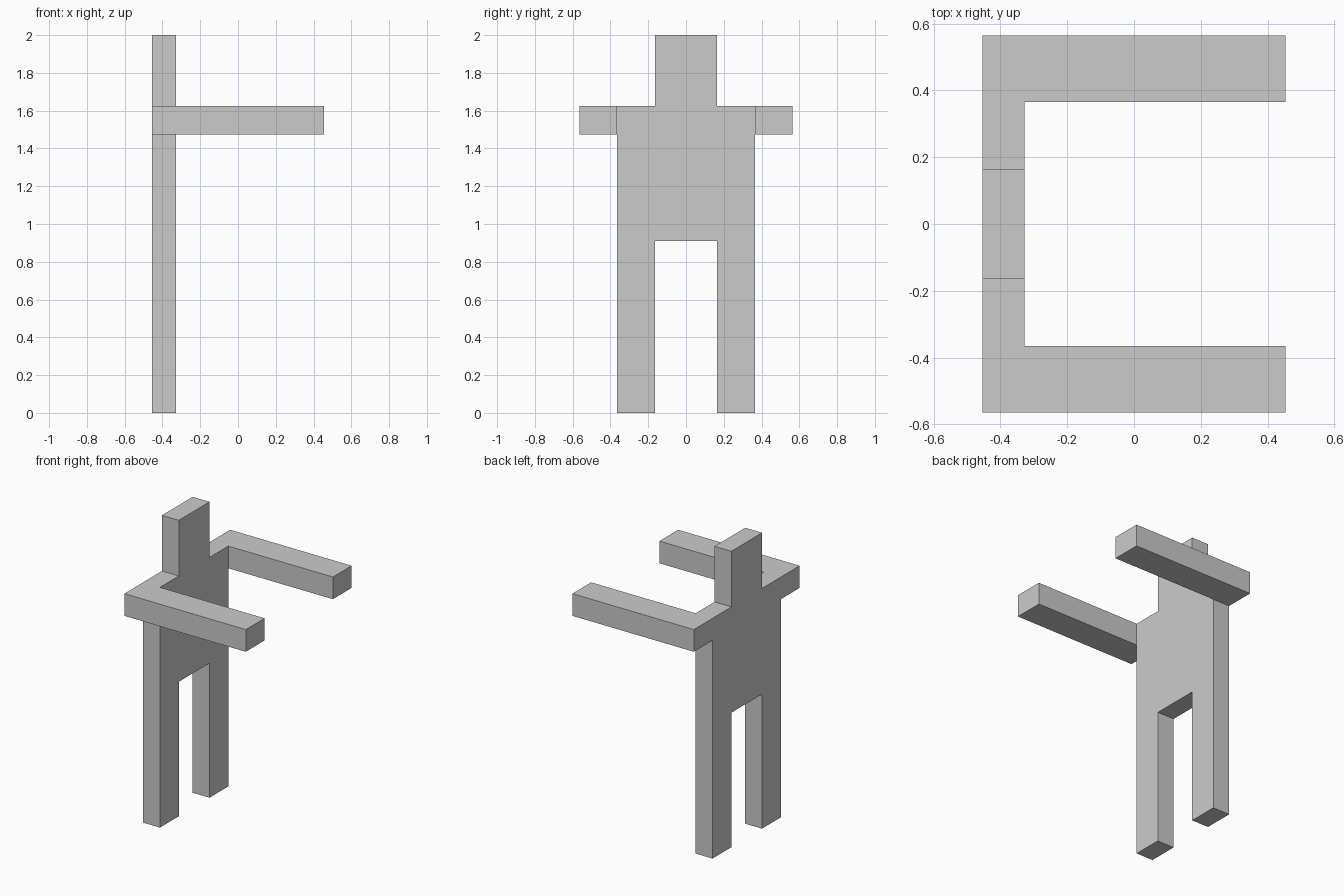
import bpy, bmesh
from mathutils import Vector

if "Cube" in bpy.data.objects:
    bpy.data.objects.remove(bpy.data.objects["Cube"])

BACK, FRONT, REACH = -0.454, -0.328, 0.454
Y = [-0.565, -0.365, -0.164, 0.164, 0.365, 0.565]   # arm, leg, centre, leg, arm
Z = [0.0, 0.909, 1.474, 1.624, 2.0]                 # feet, hips, armpit, shoulder, crown

# Occupied columns in each height band
BANDS = [(1, 3),            # legs
         (1, 2, 3),         # torso
         (0, 1, 2, 3, 4),   # shoulders
         (2,)]              # head

bm = bmesh.new()
verts = {}


def corner(i, k):
    if (i, k) not in verts:
        verts[i, k] = bm.verts.new((BACK, Y[i], Z[k]))
    return verts[i, k]


def extrude(faces, depth):
    """Pull a set of faces forward along x and return the moved faces."""
    geom = bmesh.ops.extrude_face_region(bm, geom=faces)["geom"]
    moved = [g for g in geom if isinstance(g, bmesh.types.BMVert)]
    bmesh.ops.translate(bm, verts=moved, vec=Vector((depth, 0, 0)))
    return [g for g in geom if isinstance(g, bmesh.types.BMFace)]


# Flat silhouette, thickened into the body
for k, columns in enumerate(BANDS):
    for i in columns:
        bm.faces.new((corner(i, k), corner(i + 1, k),
                      corner(i + 1, k + 1), corner(i, k + 1)))
back_faces = bm.faces[:]
# keep the silhouette as the back wall of the solid
copy = bmesh.ops.duplicate(bm, geom=back_faces)["geom"]
front = extrude([g for g in copy if isinstance(g, bmesh.types.BMFace)],
                FRONT - BACK)
bmesh.ops.remove_doubles(bm, verts=bm.verts[:], dist=0.0001)

# Arms stretched forward from the outer shoulder faces
arms = [f for f in bm.faces
        if abs(f.calc_center_median().x - FRONT) < 0.001
        and abs(f.calc_center_median().y) > Y[4]]
extrude(arms, REACH - FRONT)

# Remove any coincident faces, then merge coplanar ones into clean flat panels
seen, extra = set(), []
for f in bm.faces:
    key = frozenset(f.verts)
    if key in seen:
        extra.append(f)
    seen.add(key)
bmesh.ops.delete(bm, geom=extra, context='FACES_ONLY')
bmesh.ops.recalc_face_normals(bm, faces=bm.faces[:])
bmesh.ops.dissolve_limit(bm, angle_limit=0.01, verts=bm.verts[:],
                         edges=bm.edges[:])

mesh = bpy.data.meshes.new("blocky_figure")
bm.to_mesh(mesh)
bm.free()
figure = bpy.data.objects.new("blocky_figure", mesh)
bpy.context.collection.objects.link(figure)
